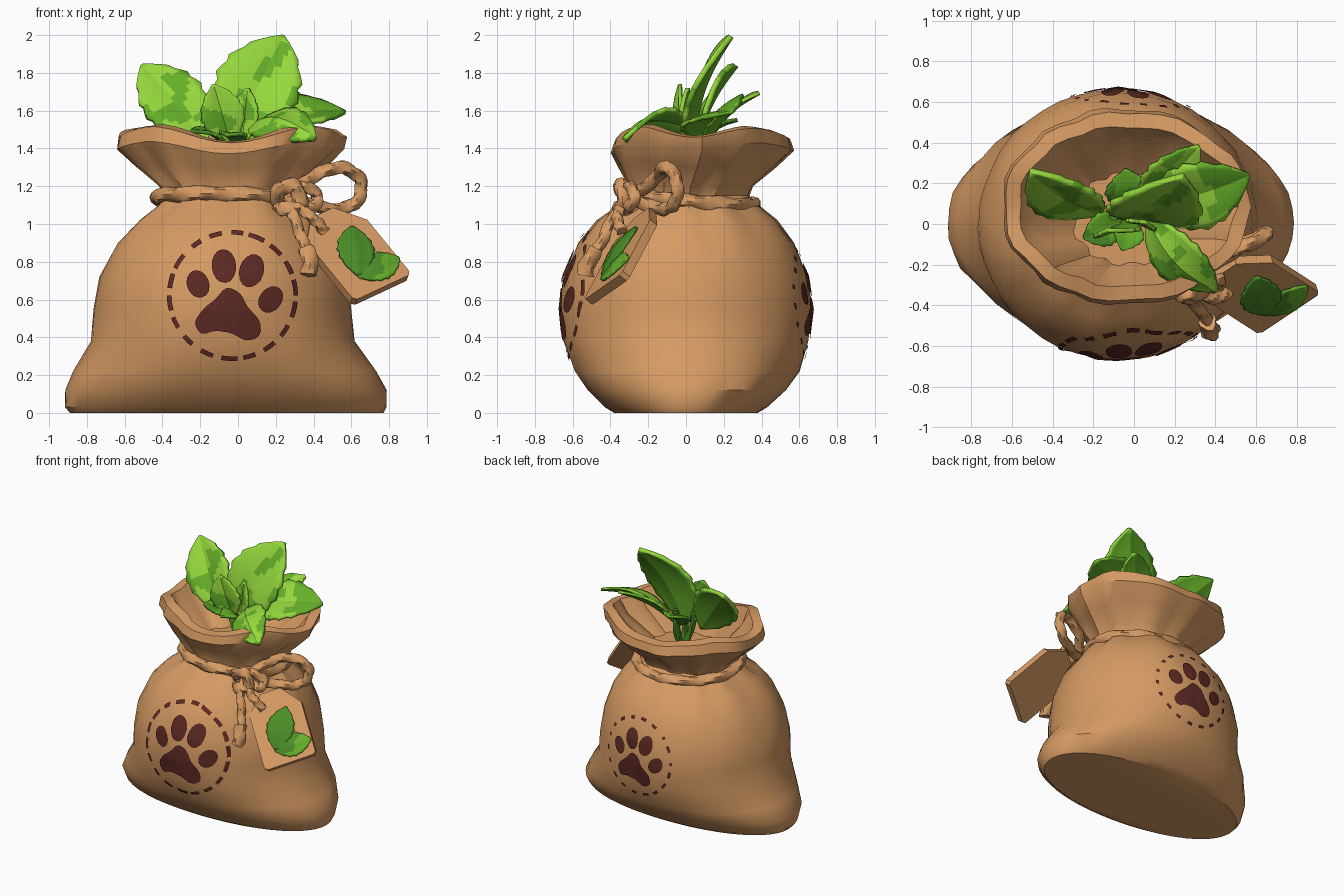
import bpy, bmesh, math, random
from mathutils import Vector as V, noise
from mathutils.bvhtree import BVHTree

random.seed(4)
if "Cube" in bpy.data.objects:
    bpy.data.objects.remove(bpy.data.objects["Cube"])


def material(name, r, g, b):
    m = bpy.data.materials.new(name)
    m.use_nodes = True
    m.diffuse_color = (r, g, b, 1)
    m.node_tree.nodes["Principled BSDF"].inputs["Base Color"].default_value = (r, g, b, 1)
    return m


BURLAP = material("burlap tan", .67, .325, .125)
PAINT = material("dark brown paint", .105, .022, .017)
LIME = material("lime green", .30, .68, .045)
MID = material("mid green", .13, .43, .022)
DARK = material("dark green", .07, .27, .02)


def build(name, verts, faces, mats, smooth=35):
    mesh = bpy.data.meshes.new(name)
    mesh.from_pydata([tuple(v) for v in verts], [], faces)
    for m in mats:
        mesh.materials.append(m)
    bm = bmesh.new()
    bm.from_mesh(mesh)
    bmesh.ops.recalc_face_normals(bm, faces=bm.faces)
    bm.to_mesh(mesh)
    bm.free()
    ob = bpy.data.objects.new(name, mesh)
    bpy.context.collection.objects.link(ob)
    if smooth:
        bpy.ops.object.select_all(action='DESELECT')
        ob.select_set(True)
        bpy.context.view_layer.objects.active = ob
        bpy.ops.object.shade_smooth_by_angle(angle=math.radians(smooth))
    return ob


def grid_faces(rows, cols, wrap=True):
    return [(r * cols + c, r * cols + (c + 1) % cols, (r + 1) * cols + (c + 1) % cols, (r + 1) * cols + c)
            for r in range(rows - 1) for c in range(cols if wrap else cols - 1)]


def spline(pts, closed=False, steps=8):
    """Smooth path through a few points."""
    pts = [V(p) for p in pts]
    n, out = len(pts), []
    get = (lambda i: pts[i % n]) if closed else (lambda i: pts[min(max(i, 0), n - 1)])
    for i in range(n if closed else n - 1):
        a, b, c, d = (get(i + k) for k in (-1, 0, 1, 2))
        for s in range(steps):
            t = s / steps
            out.append(.5 * (2 * b + (c - a) * t + (2 * a - 5 * b + 4 * c - d) * t * t
                             + (3 * b - a - 3 * c + d) * t ** 3))
    return out if closed else out + [pts[-1]]


# Sack: stacked rings (height, left, right, front, back, squareness, pleat depth)
RINGS = [(0, -.89, .77, -.38, .38, 2.1, 0), (.03, -.915, .785, -.43, .43, 2.1, 0),
         (.12, -.92, .79, -.52, .53, 2.1, 0), (.22, -.87, .735, -.59, .60, 2.05, 0),
         (.38, -.775, .62, -.65, .65, 2, 0), (.55, -.765, .60, -.665, .665, 2, 0),
         (.72, -.73, .58, -.645, .645, 2, 0), (.9, -.64, .51, -.57, .575, 2, .01),
         (1.02, -.53, .43, -.47, .48, 2, .03), (1.10, -.42, .35, -.35, .38, 2, .05),
         (1.15, -.40, .32, -.30, .33, 2, .05), (1.2, -.42, .34, -.30, .35, 2, .05),
         (1.31, -.55, .45, -.35, .47, 2, .04), (1.41, -.65, .55, -.40, .57, 2, .02),
         (1.48, -.64, .57, -.38, .55, 2, .015), (1.49, -.57, .50, -.31, .48, 2, .02),
         (1.38, -.50, .43, -.27, .42, 2, .05), (1.22, -.30, .24, -.20, .25, 2, .06)]
SEG = 44


def sack_point(ring, k, jitter):
    z, x0, x1, y0, y1, p, pleat = ring
    a = math.tau * k / SEG
    c, s = math.cos(a), math.sin(a)
    r = (abs(c) ** p + abs(s) ** p) ** (-1 / p)
    r *= 1 + pleat * math.cos(11 * a + math.sin(3 * a)) + random.uniform(-jitter, jitter)
    wave = max(0, (z - 1.2) / .3)
    z += wave * (.012 * math.cos(2 * a) - .032 * math.cos(4 * a) + .01 * math.sin(5 * a))
    return V(((x0 + x1) / 2 + (x1 - x0) / 2 * r * c, (y0 + y1) / 2 + (y1 - y0) / 2 * r * s, z))


verts = [sack_point(r, k, .007 if r[0] > .1 else 0) for r in RINGS for k in range(SEG)]
faces = grid_faces(len(RINGS), SEG)
faces += [tuple(range(SEG))[::-1], tuple(range((len(RINGS) - 1) * SEG, len(RINGS) * SEG))]
build("sack", verts, faces, [BURLAP], 32)
surface = BVHTree.FromPolygons(verts, faces)


# Painted paw prints, laid as thin plates on the cloth
def painted(name, loops, side, cx, cz, scale):
    pv, pf = [], []
    for loop in loops:
        loop = [V(p) for p in loop]
        mid = sum(loop, V((0, 0))) / len(loop)
        first = len(pv)
        for f in (1, .75, .5, .25, .02):
            for p in loop:
                q = (mid + (p - mid) * f) * scale
                x, z = cx - side * q.x, cz + q.y
                hit, normal, _, _ = surface.ray_cast(V((x, side * 2, z)), V((0, -side, 0)))
                if normal.y * side < 0:
                    normal = -normal
                pv.append(hit + normal * .009)
        pf += [tuple(first + i for i in f) for f in grid_faces(5, len(loop))]
        pf.append(tuple(range(first + 4 * len(loop), first + 5 * len(loop))))
    ob = build(name, pv, pf, [PAINT], 60)
    if sum(p.normal.y for p in ob.data.polygons) * side < 0:
        ob.data.flip_normals()


def oval(x, y, rx, ry, tilt):
    c, s = math.cos(tilt), math.sin(tilt)
    return [(x + rx * math.cos(a) * c - ry * math.sin(a) * s, y + rx * math.cos(a) * s + ry * math.sin(a) * c)
            for a in (math.tau * k / 16 for k in range(16))]


def dashes(low, high, r0=.318, r1=.342):
    loops = []
    for k in range(18):
        length = random.uniform(low, high)
        arc = [math.tau * k / 18 + length * j / 4 for j in range(5)]
        loops.append([(r0 * math.cos(t), r0 * math.sin(t)) for t in arc]
                     + [(r1 * math.cos(t), r1 * math.sin(t)) for t in reversed(arc)])
    return loops


PAD = [(-.03, .04, 0), (.04, .01, 0), (.08, -.06, 0), (.14, -.13, 0), (.14, -.21, 0), (.07, -.235, 0),
       (0, -.20, 0), (-.09, -.185, 0), (-.16, -.20, 0), (-.195, -.14, 0), (-.15, -.07, 0), (-.09, -.02, 0)]
paw = [[p.xy for p in spline(PAD, True, 3)],
       oval(-.18, .06, .058, .073, .35), oval(-.045, .155, .064, .088, .08),
       oval(.10, .13, .064, .088, -.3), oval(.20, -.02, .058, .075, -.65)]
painted("front_paw_print", paw + dashes(.16, .27), -1, -.03, .62, 1)
painted("back_paw_print", paw + dashes(.07, .18), 1, -.02, .58, .86)


# Twisted rope: a lobed section swept and turned along a path
def rope(name, path, radius, ref, closed=False, twist=.3, mat=BURLAP):
    n, cols, rv = len(path), 12, []
    turn = round(twist * n / math.tau * 3) * math.tau / 3 / n if closed else twist
    for i, p in enumerate(path):
        t = (path[(i + 1) % n] - path[i - 1]) if closed else path[min(i + 1, n - 1)] - path[max(i - 1, 0)]
        side = t.cross(V(ref)).normalized()
        up = side.cross(t).normalized()
        for k in range(cols):
            a = math.tau * k / cols
            r = radius * (.86 + .14 * math.cos(3 * (a - turn * i)))
            rv.append(p + side * r * math.cos(a) + up * r * math.sin(a))
    rf = grid_faces(n, cols)
    if closed:
        rf += [((n - 1) * cols + k, (n - 1) * cols + (k + 1) % cols, (k + 1) % cols, k) for k in range(cols)]
    else:
        rf += [tuple(range(cols)), tuple(range((n - 1) * cols, n * cols))]
    build(name, rv, rf, [mat], 40)


ring = [V((-.04 + .385 * math.cos(a), .02 + .34 * math.sin(a), 1.13 - .03 * math.sin(a) - .01 * math.cos(a)))
        for a in (math.tau * k / 72 for k in range(72))]
rope("neck_rope", ring, .044, (0, 0, 1), True)
KNOT = (.27, -.29, 1.14)
rope("bow_loop", spline([KNOT, (.38, -.16, 1.24), (.54, -.11, 1.30), (.65, -.05, 1.23), (.62, -.06, 1.11),
                         (.48, -.14, 1.08), KNOT]), .039, (.5, -1, 0))
rope("small_loop", spline([KNOT, (.34, -.30, 1.20), (.42, -.27, 1.15), (.39, -.30, 1.09), KNOT], False, 6),
     .036, (.4, -1, 0))
rope("knot_wrap", spline([(.21, -.27, 1.10), (.22, -.34, 1.18), (.30, -.34, 1.20), (.33, -.33, 1.10),
                          (.25, -.36, 1.08)], True, 6), .044, (.4, -1, 0), True)
rope("hanging_tail", spline([KNOT, (.29, -.38, 1.05), (.34, -.44, .92), (.375, -.50, .82)]), .034, (0, -1, 0))
rope("tail_tuft", spline([(.365, -.485, .87), (.38, -.52, .79), (.375, -.535, .73)], False, 4), .05, (0, -1, 0))
rope("tag_string", spline([KNOT, (.36, -.36, 1.06), (.42, -.36, 1.01), (.46, -.34, .96)]), .033, (0, -1, 0))

# Tag: clipped-corner board leaning on the sack
corner = V((.615, -.54, .592))
u = V((.30, .20, .14)).normalized()
n = u.cross(V((-.29, .16, .32))).normalized()
w = n.cross(u)


def on_tag(a, b, lift=0):
    return corner + u * a + w * b + n * lift


outline = [(.02, 0), (.37, 0), (.39, .02), (.39, .40), (.27, .55), (.12, .55), (0, .43), (0, .02)]
m = len(outline)
build("tag", [on_tag(a, b, h) for h in (-.045, .005) for a, b in outline],
      grid_faces(2, m) + [tuple(range(m)), tuple(range(m, 2 * m))], [BURLAP], 0)


# Leaf: toothed, folded at the midrib, arched towards its face, with darker blotches
def leaf(name, base, tip, width, face, arch, fold, mats, thick=.02, patch=.1, full=.75):
    base, tip = V(base), V(tip)
    axis = tip - base
    side = axis.cross(V(face)).normalized()
    up = side.cross(axis).normalized()
    rows, cols, lv = 19, 11, []
    for i in range(rows):
        t = i / (rows - 1)
        half = width / 2 * math.sin(math.pi * t) ** full if 0 < i < rows - 1 else .008
        tooth = 1 + .05 * (1 - i % 3)
        for j in range(cols):
            s = j / 5 - 1
            edge = tooth if abs(s) == 1 else 1
            lift = arch * math.sin(math.pi * t) + fold * half * (abs(s) - .5 * s * s)
            lv.append(base + axis * t + side * s * half * edge + up * lift)
    ob = build(name, lv, grid_faces(rows, cols, False), mats, 25)
    if sum(p.normal.dot(up) for p in ob.data.polygons) < 0:
        ob.data.flip_normals()
    for p in ob.data.polygons:
        p.material_index = int(noise.noise(p.center * 8) > .3 - patch)
    mod = ob.modifiers.new("thickness", 'SOLIDIFY')
    mod.thickness, mod.offset, mod.material_offset = thick, -1, 2


GREENS = [LIME, MID, MID, MID]
SHADY = [MID, DARK, DARK, DARK]
leaf("tall_leaf", (-.03, .02, 1.40), (.24, .225, 2.0), .45, (-.1, -1, .3), .05, .3, GREENS, .03)
leaf("left_leaf", (-.17, .04, 1.42), (-.51, .25, 1.845), .34, (.1, -1, .4), .03, .3, GREENS, .03)
leaf("front_leaf", (.06, .03, 1.52), (.41, -.335, 1.46), .27, (-.25, -.55, .8), .09, -.4, GREENS, .025, .25)
leaf("right_leaf", (.05, .10, 1.46), (.57, .24, 1.60), .36, (.1, -.45, 1), .06, .3, GREENS, .02, .4)
leaf("back_leaf", (.03, .10, 1.44), (.32, .38, 1.70), .24, (0, -.6, 1), .03, .3, GREENS, .02, .4)
leaf("small_front_leaf", (-.04, .0, 1.42), (-.13, -.04, 1.74), .23, (.1, -1, .2), .01, .4, GREENS)
leaf("small_middle_leaf", (.02, .0, 1.42), (.05, .0, 1.72), .15, (-.3, -1, .2), .0, .4, GREENS)
leaf("low_front_leaf", (-.06, .02, 1.42), (-.25, -.07, 1.50), .17, (0, -.2, 1), .03, .2, SHADY)
leaf("low_middle_leaf", (0, .02, 1.42), (-.06, -.13, 1.48), .15, (0, -.2, 1), .03, .2, SHADY)
leaf("low_back_leaf", (-.02, .08, 1.42), (-.04, .27, 1.56), .22, (0, -.3, 1), .03, .2, SHADY, .02, .5)
leaf("tag_leaf_upper", on_tag(.116, .12, .02), on_tag(.278, .395, .025), .20, n, .025, -.2, [DARK] * 4, .015)
leaf("tag_leaf_lower", on_tag(.11, .115, .015), on_tag(.387, .112, .02), .17, n, .02, -.2, SHADY, .015, .2)

# Stems joining the leaves inside the sack
for k, (x, y) in enumerate([(-.1, .04), (-.02, .03), (.05, .06), (.02, .1)]):
    rope("stem_%d" % (k + 1), spline([(0, .04, 1.2), (x * .7, y, 1.35), (x, y, 1.5)], False, 3), .025, (0, 1, 0),
         mat=DARK)
